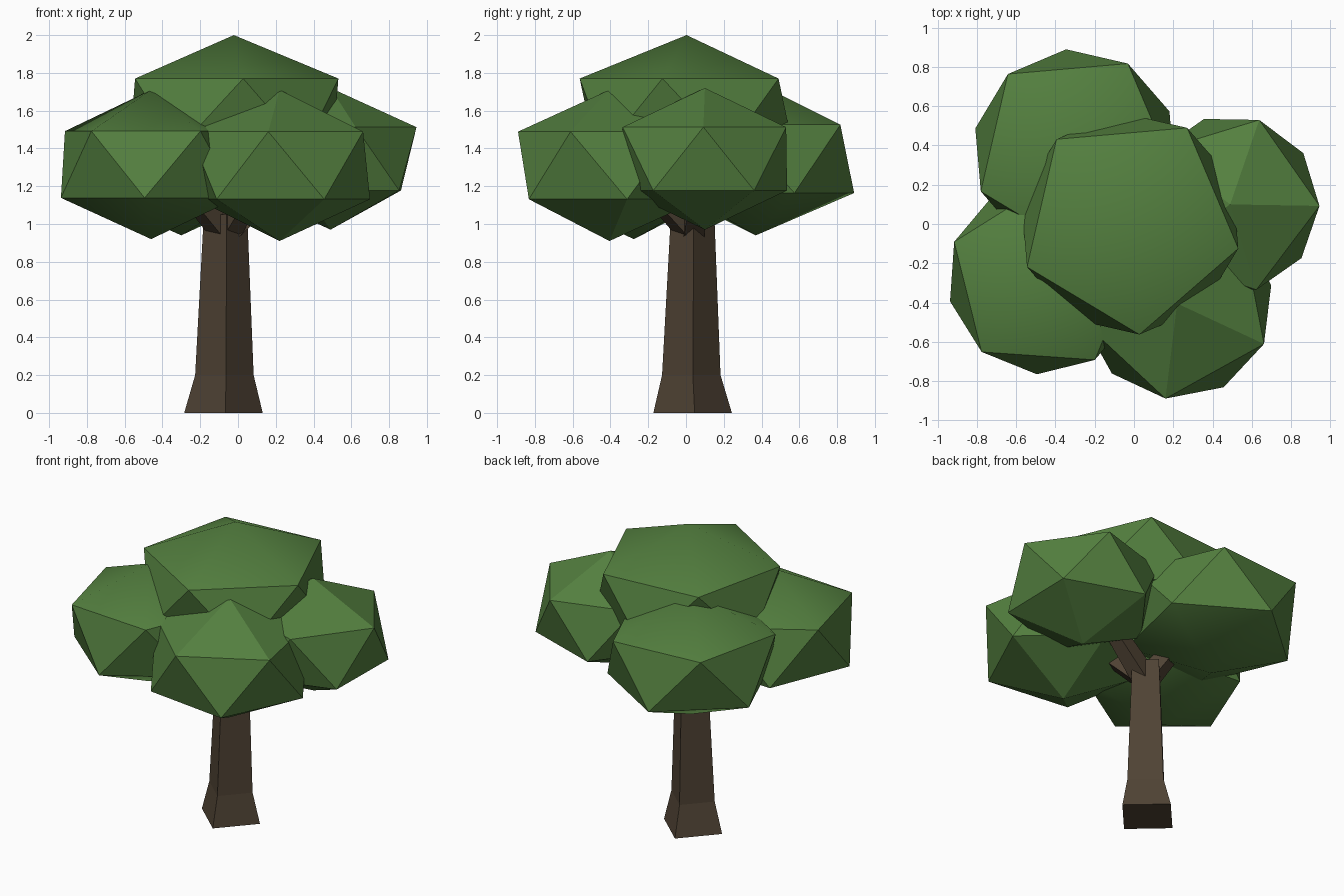
import bpy, bmesh, math
from mathutils import Vector, Matrix

if "Cube" in bpy.data.objects:
    bpy.data.objects.remove(bpy.data.objects["Cube"])


def material(name, rgb):
    m = bpy.data.materials.new(name)
    m.diffuse_color = (*rgb, 1)
    m.use_nodes = True
    m.node_tree.nodes["Principled BSDF"].inputs["Base Color"].default_value = m.diffuse_color
    return m


LEAF = material("leaf green", (0.088, 0.215, 0.050))
BARK = material("bark brown", (0.078, 0.055, 0.034))


def add_object(name, bm, mat):
    bmesh.ops.recalc_face_normals(bm, faces=bm.faces[:])
    mesh = bpy.data.meshes.new(name)
    bm.to_mesh(mesh)
    bm.free()
    mesh.materials.append(mat)
    ob = bpy.data.objects.new(name, mesh)
    bpy.context.collection.objects.link(ob)
    return ob


def foliage(name, center, ring, height, angle):
    """Flattened icosahedron; ring = radius of its upper and lower vertex rings."""
    bm = bmesh.new()
    r = ring / 0.8944
    bmesh.ops.create_icosphere(
        bm, subdivisions=1, radius=1,
        matrix=Matrix.Translation(center)
        @ Matrix.Rotation(math.radians(angle), 4, 'Z')
        @ Matrix.Diagonal((r, r, height, 1)))
    ob = add_object(name, bm, LEAF)
    bpy.context.view_layer.objects.active = ob
    ob.select_set(True)
    bpy.ops.object.shade_smooth_by_angle(angle=math.radians(33))
    ob.select_set(False)


def square_tube(name, rings, axis_rot, mat):
    """Four-sided loft through (center, radius) rings."""
    bm = bmesh.new()
    loops = []
    for c, r in rings:
        loops.append([bm.verts.new(Vector(c) + axis_rot @ Vector(
            (r * math.cos(k * math.pi / 2), r * math.sin(k * math.pi / 2), 0)))
            for k in range(4)])
    for a, b in zip(loops, loops[1:]):
        for k in range(4):
            bm.faces.new((a[k], a[(k + 1) % 4], b[(k + 1) % 4], b[k]))
    bm.faces.new(loops[0][::-1])
    bm.faces.new(loops[-1])
    return add_object(name, bm, mat)


# Foliage clumps: centre, ring radius, half height, turn
CLUMPS = {
    "foliage_top": ((-0.022, 0.003, 1.584), 0.568, 0.416, -85),
    "foliage_front_left": ((-0.46, -0.275, 1.315), 0.492, 0.395, 158),
    "foliage_front_right": ((0.22, -0.405, 1.31), 0.488, 0.40, -25),
    "foliage_right": ((0.49, 0.10, 1.345), 0.455, 0.375, -1),
    "foliage_back_left": ((-0.30, 0.37, 1.345), 0.522, 0.405, 59),
}
for name, args in CLUMPS.items():
    foliage(name, *args)

# Flared square trunk, corners facing front and sides
square_tube("trunk", [((-0.077, 0.035, 0), 0.208), ((-0.072, 0.028, 0.2), 0.155),
                      ((-0.066, 0.035, 1.05), 0.115)],
            Matrix.Rotation(math.radians(3), 3, 'Z'), BARK)

# Branches reaching from the trunk into each side clump
start = Vector((-0.066, 0.035, 0.95))
for name, (center, *_) in CLUMPS.items():
    if name == "foliage_top":
        continue
    end = start + (Vector(center) - start) * 0.8
    end.z = 1.32
    rot = (end - start).to_track_quat('Z', 'Y').to_matrix() @ Matrix.Rotation(math.pi / 4, 3, 'Z')
    square_tube(name.replace("foliage", "branch"), [(start, 0.08), (end, 0.05)], rot, BARK)
